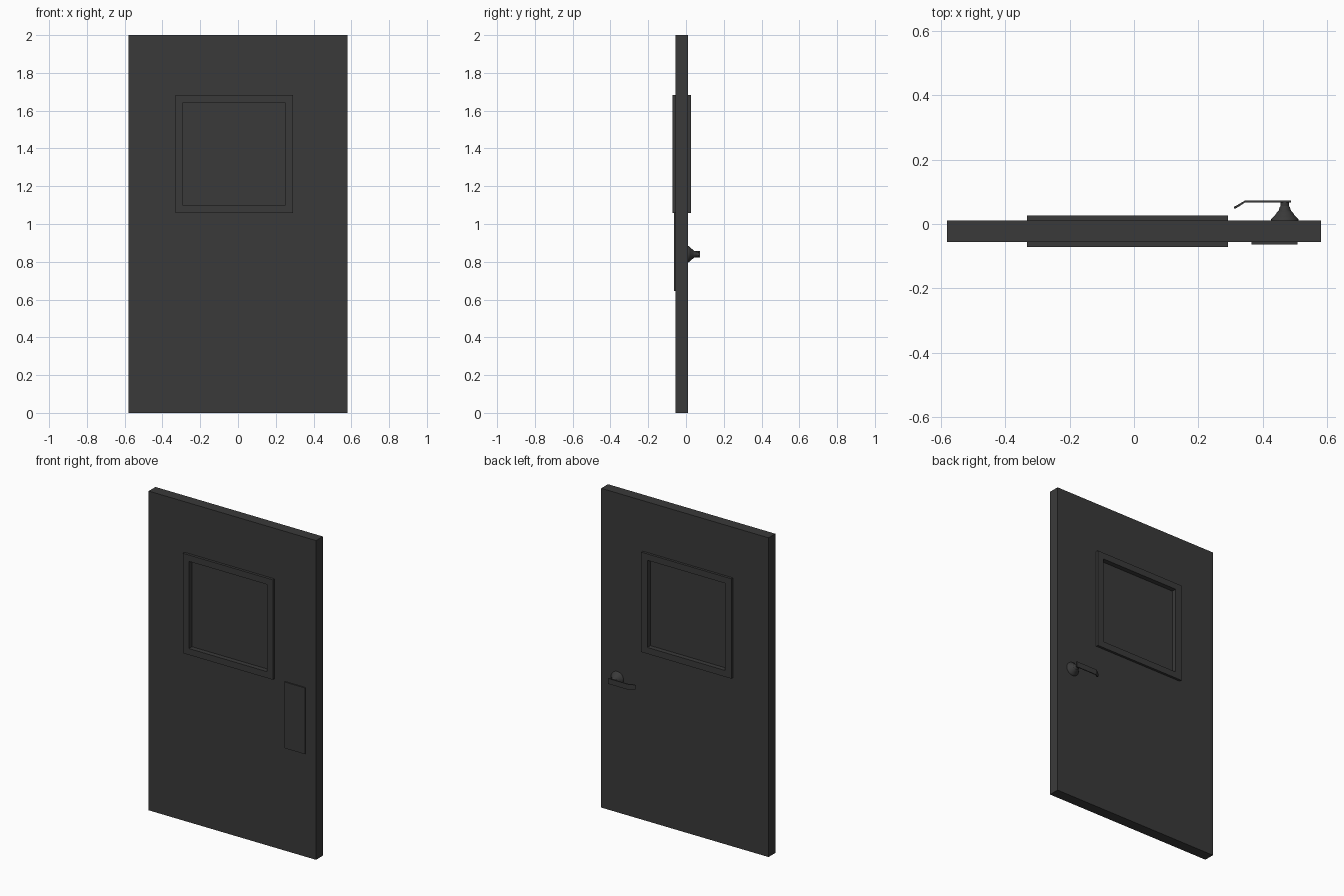
import bpy, bmesh, math

if "Cube" in bpy.data.objects:
    bpy.data.objects.remove(bpy.data.objects["Cube"])

mat = bpy.data.materials.new("dark_grey")
mat.diffuse_color = (0.042, 0.042, 0.042, 1)
mat.use_nodes = True
mat.node_tree.nodes["Principled BSDF"].inputs["Base Color"].default_value = mat.diffuse_color


def finish(name, bm):
    bmesh.ops.recalc_face_normals(bm, faces=bm.faces)
    me = bpy.data.meshes.new(name)
    bm.to_mesh(me)
    bm.free()
    me.materials.append(mat)
    ob = bpy.data.objects.new(name, me)
    bpy.context.collection.objects.link(ob)
    return ob


def loop_rings(name, rings, closed=False):
    """Skin matching vertex rings; cap the ends unless the rings close on themselves."""
    bm = bmesh.new()
    vs = [[bm.verts.new(p) for p in r] for r in rings]
    n = len(vs[0])
    pairs = list(zip(vs, vs[1:])) + ([(vs[-1], vs[0])] if closed else [])
    for a, b in pairs:
        for i in range(n):
            j = (i + 1) % n
            bm.faces.new((a[i], a[j], b[j], b[i]))
    if not closed:
        bm.faces.new(vs[0])
        bm.faces.new(vs[-1])
    return finish(name, bm)


def rect(r, y):
    x0, x1, z0, z1 = r
    return [(x0, y, z0), (x1, y, z0), (x1, y, z1), (x0, y, z1)]


def box(name, r, y0, y1):
    return loop_rings(name, [rect(r, y0), rect(r, y1)])


def frame(name, outer, inner, y0, y1):
    return loop_rings(name, [rect(outer, y0), rect(outer, y1),
                             rect(inner, y1), rect(inner, y0)], closed=True)


opening = (-0.29, 0.25, 1.097, 1.643)
trim = (-0.332, 0.292, 1.057, 1.683)

# Door slab with window opening, trim on both sides, pane
frame("door_slab", (-0.58, 0.58, 0, 2), opening, -0.056, 0.011)
frame("front_window_trim", trim, opening, -0.072, -0.056)
frame("back_window_trim", trim, opening, 0.011, 0.026)
box("window_pane", opening, -0.042, -0.004)

# Push plate on the front
box("push_plate", (0.365, 0.508, 0.645, 1.06), -0.063, -0.056)

# Handle rosette and neck, turned around the y axis
HX, HZ, SEG = 0.468, 0.84, 24
profile = [(0.043, 0.011), (0.042, 0.016), (0.036, 0.022), (0.029, 0.029),
           (0.024, 0.037), (0.019, 0.041), (0.016, 0.052), (0.013, 0.056),
           (0.013, 0.066)]
rosette = loop_rings("handle_rosette", [
    [(HX + r * math.cos(2 * math.pi * i / SEG), y, HZ + r * math.sin(2 * math.pi * i / SEG))
     for i in range(SEG)] for r, y in profile])

# Lever: flat bar bending back toward the door, with a rounded tip
path = [(0.488, 0.067, 0.017), (0.345, 0.067, 0.017), (0.326, 0.056, 0.017),
        (0.316, 0.050, 0.014), (0.310, 0.047, 0.008)]
loop_rings("handle_lever", [
    [(x + (0 if k < 2 else 0.0025), y, HZ - h), (x + (0 if k < 2 else 0.0025), y, HZ + h),
     (x, y + 0.006, HZ + h), (x, y + 0.006, HZ - h)]
    for k, (x, y, h) in enumerate(path)])

# Smooth the turned rosette
bpy.ops.object.select_all(action='DESELECT')
rosette.select_set(True)
bpy.context.view_layer.objects.active = rosette
bpy.ops.object.shade_smooth_by_angle(angle=math.radians(35))
